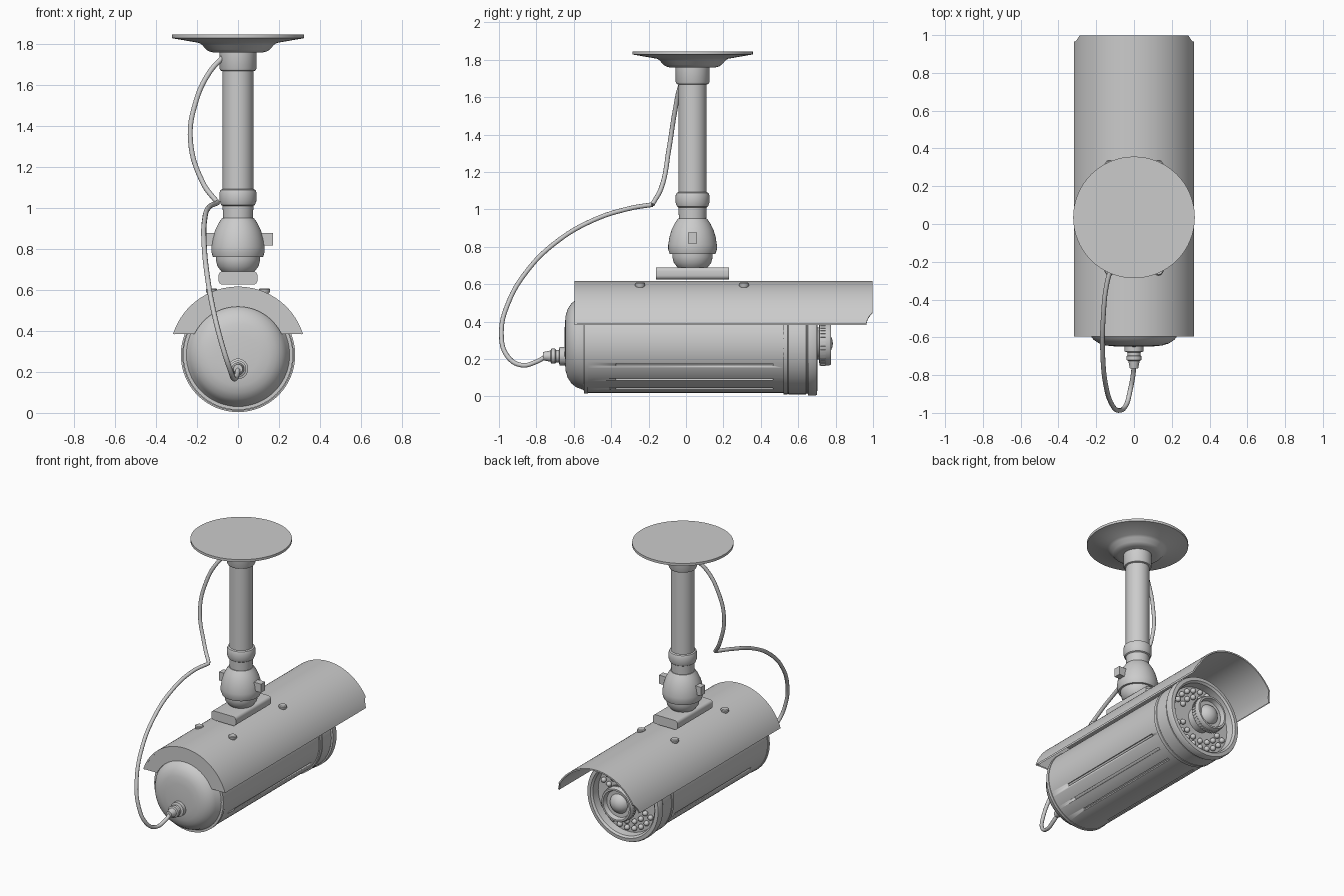
import bpy, bmesh
from math import sin, cos, pi, radians
from mathutils import Matrix, Vector

if "Cube" in bpy.data.objects:
    bpy.data.objects.remove(bpy.data.objects["Cube"])

grey = bpy.data.materials.new("plain grey")
grey.use_nodes = True
grey.diffuse_color = (0.6, 0.6, 0.6, 1)
grey.node_tree.nodes["Principled BSDF"].inputs["Base Color"].default_value = (0.6, 0.6, 0.6, 1)

POLE_Y = 0.035
BODY_Z = 0.283
SHIELD_R = 0.333


def finish(name, bm, angle=35):
    bmesh.ops.remove_doubles(bm, verts=bm.verts, dist=1e-5)
    bmesh.ops.recalc_face_normals(bm, faces=bm.faces)
    mesh = bpy.data.meshes.new(name)
    bm.to_mesh(mesh)
    bm.free()
    ob = bpy.data.objects.new(name, mesh)
    bpy.context.collection.objects.link(ob)
    mesh.materials.append(grey)
    bpy.ops.object.select_all(action='DESELECT')
    ob.select_set(True)
    bpy.context.view_layer.objects.active = ob
    bpy.ops.object.shade_smooth_by_angle(angle=radians(angle))
    return ob


def skin(bm, rows, closed):
    """Join rows of points with quads."""
    grid = [[bm.verts.new(p) for p in row] for row in rows]
    for a, b in zip(grid, grid[1:]):
        n = len(a)
        for i in range(n if closed else n - 1):
            j = (i + 1) % n
            bm.faces.new((a[i], a[j], b[j], b[i]))


def lathe(name, profile, origin, axis='Z', sides=64):
    """Turn (radius, height) pairs round an axis."""
    bm = bmesh.new()
    turns = [2 * pi * i / sides for i in range(sides)]
    o = Vector(origin)
    rows = []
    for r, h in profile:
        if axis == 'Z':
            rows.append([o + Vector((r * cos(t), r * sin(t), h)) for t in turns])
        else:
            rows.append([o + Vector((r * cos(t), h, r * sin(t))) for t in turns])
    skin(bm, rows, True)
    return finish(name, bm)


def add_box(bm, centre, size, turn=0):
    """Box turned about the y axis."""
    m = Matrix.Translation(centre) @ Matrix.Rotation(turn, 4, 'Y') @ Matrix.Diagonal((*size, 1))
    return bmesh.ops.create_cube(bm, size=1, matrix=m)["verts"]


def add_ball(bm, centre, r, u=16, v=10):
    bmesh.ops.create_uvsphere(bm, u_segments=u, v_segments=v, radius=r,
                              matrix=Matrix.Translation(centre))


# Ceiling mount and pole
stand = (0, POLE_Y, 0)
lathe("ceiling_plate", [(0, 1.845), (0.322, 1.845), (0.322, 1.828), (0.19, 1.805), (0.175, 1.795),
                        (0.155, 1.772), (0.14, 1.763), (0.12, 1.758), (0, 1.758)], stand)
lathe("pole", [(0.09, 1.76), (0.09, 1.68), (0.085, 1.67), (0.075, 1.667), (0.075, 1.092),
               (0.085, 1.088), (0.09, 1.075), (0.09, 1.035), (0.083, 1.015), (0.075, 1.01),
               (0.073, 0.945)], stand)
lathe("joint_housing", [(0, 0.95), (0.078, 0.95), (0.095, 0.925), (0.112, 0.89), (0.124, 0.85),
                        (0.13, 0.81), (0.13, 0.785), (0.122, 0.76), (0, 0.76)], stand)
lathe("joint_ball", [(0.108, 0.765), (0.108, 0.745), (0.1, 0.715), (0.085, 0.695), (0.075, 0.685),
                     (0, 0.685)], stand)

# Clamp knobs on both sides of the joint
bm = bmesh.new()
add_box(bm, (0.135, POLE_Y, 0.847), (0.07, 0.046, 0.06))
add_box(bm, (-0.125, POLE_Y, 0.847), (0.06, 0.046, 0.06))
finish("clamp_knobs", bm)

# Foot that joins the stand to the shield
bm = bmesh.new()
add_box(bm, (0, POLE_Y, 0.658), (0.19, 0.39, 0.064))
long_edges = [e for e in bm.edges if abs(e.verts[0].co.y - e.verts[1].co.y) > 0.1]
bmesh.ops.bevel(bm, geom=long_edges, offset=0.02, segments=4, profile=0.5, affect='EDGES')
finish("mount_foot", bm)

# Curved sun shield with trimmed front corners
bm = bmesh.new()
steps = 48
low = radians(18)
angles = [low + (pi - 2 * low) * i / steps for i in range(steps + 1)]


def front_edge(t):
    k = min(t, pi - t)
    f = max(0, min(1, (k - low) / radians(12)))
    return 0.965 + 0.033 * f ** 2


def shield_point(t, y, r=SHIELD_R):
    return (r * cos(t), y, BODY_Z + r * sin(t))


skin(bm, [[shield_point(t, -0.595) for t in angles],
          [shield_point(t, front_edge(t)) for t in angles],
          [shield_point(t, front_edge(t), SHIELD_R - 0.01) for t in angles],
          [shield_point(t, -0.595, SHIELD_R - 0.01) for t in angles],
          [shield_point(t, -0.595) for t in angles]], False)
finish("sun_shield", bm)

# Crescent wall closing the rear of the shield
bm = bmesh.new()
inner_low = radians(26)
inner = [inner_low + (pi - 2 * inner_low) * i / steps for i in range(steps + 1)]
rows = [[shield_point(t, y, r) for t in ts]
        for y, r, ts in ((-0.594, 0.33, angles), (-0.594, 0.235, inner),
                         (-0.584, 0.235, inner), (-0.584, 0.33, angles))]
skin(bm, rows + rows[:1], False)
finish("shield_rear_wall", bm)

# Shield screws
for n, (x, y) in enumerate((x, y) for x in (-0.13, 0.13) for y in (-0.245, 0.31)):
    lathe("shield_screw_%d" % (n + 1), [(0, 0.608), (0.022, 0.608), (0.027, 0.603), (0.027, 0.592),
                                        (0.015, 0.575), (0.015, 0.56)], (x, y, 0), sides=20)

# Camera body with slots cut along its lower sides
axle = (0, 0, BODY_Z)
body = lathe("camera_body", [(0, -0.53), (0.264, -0.53), (0.264, 0.525), (0, 0.525)], axle, 'Y', 96)
bm = bmesh.new()
for side in (-1, 1):
    for z in (0.168, 0.09, 0.04):
        s = (z - BODY_Z) / 0.264
        c = (1 - s * s) ** 0.5
        turn = Vector((c, s)).angle_signed(Vector((1, 0)))
        add_box(bm, (side * 0.264 * c, 0.045, z), (0.03, 0.84, 0.016), -side * turn)
cutter = finish("slot_cutter", bm)
cut = body.modifiers.new("slots", 'BOOLEAN')
cut.object = cutter
cut.solver = 'EXACT'
bpy.context.view_layer.objects.active = body
bpy.ops.object.modifier_apply(modifier=cut.name)
bpy.data.objects.remove(cutter)

# Domed rear cap and front ring
lathe("rear_cap", [(0, -0.65), (0.1, -0.648), (0.15, -0.643), (0.185, -0.632), (0.215, -0.612),
                   (0.235, -0.585), (0.248, -0.55), (0.252, -0.545), (0.268, -0.545),
                   (0.268, -0.525), (0.25, -0.525)], axle, 'Y')
lathe("front_ring", [(0.25, 0.52), (0.272, 0.52), (0.272, 0.543), (0.269, 0.546), (0.272, 0.549),
                     (0.272, 0.642), (0.268, 0.645), (0.268, 0.65), (0.279, 0.653), (0.279, 0.69),
                     (0.274, 0.7), (0.25, 0.702), (0.238, 0.69), (0.232, 0.64), (0, 0.64)], axle, 'Y')

# Lens barrel, grip ridges and glass
lathe("lens_barrel", [(0.085, 0.64), (0.085, 0.71), (0.118, 0.714), (0.118, 0.765), (0.112, 0.775),
                      (0.1, 0.775), (0.092, 0.745), (0, 0.74)], axle, 'Y')
bm = bmesh.new()
for i in range(40):
    t = 2 * pi * i / 40
    add_box(bm, (0.118 * cos(t), 0.732, BODY_Z + 0.118 * sin(t)), (0.008, 0.028, 0.008), -t)
finish("lens_grip", bm)
bm = bmesh.new()
add_ball(bm, (0, 0.71, BODY_Z), 0.075, 32, 20)
finish("lens_glass", bm)

# Small lamps above and below the lens
bm = bmesh.new()
for r, count in ((0.155, 7), (0.2, 9)):
    for start in (25, 205):
        for i in range(count):
            t = radians(start + 130 * i / (count - 1))
            add_ball(bm, (r * cos(t), 0.652, BODY_Z + r * sin(t)), 0.018)
finish("lamps", bm)

# Cable plug on the rear cap
lathe("cable_plug", [(0.05, -0.64), (0.05, -0.675), (0.034, -0.68), (0.034, -0.695), (0.04, -0.7),
                     (0.04, -0.72), (0.03, -0.725), (0.022, -0.765), (0, -0.765)],
      (0, 0, 0.215), 'Y', 32)

# Cable in two sweeps, with a kink where they meet
lower = [(0, -0.75, 0.213), (-0.005, -0.8, 0.185), (-0.02, -0.88, 0.167), (-0.04, -0.955, 0.215),
         (-0.08, -0.987, 0.34), (-0.12, -0.95, 0.5), (-0.15, -0.85, 0.67), (-0.165, -0.7, 0.82),
         (-0.163, -0.5, 0.94), (-0.14, -0.3, 1.005), (-0.1, -0.18, 1.025)]
upper = [(-0.1, -0.18, 1.025), (-0.17, -0.13, 1.12), (-0.232, -0.09, 1.33), (-0.205, -0.06, 1.52),
         (-0.14, -0.03, 1.66), (-0.07, 0.01, 1.74)]
curve = bpy.data.curves.new("cable", 'CURVE')
curve.dimensions = '3D'
curve.bevel_depth = 0.0125
curve.bevel_resolution = 3
curve.use_fill_caps = True
curve.resolution_u = 8
for path in (lower, upper):
    spline = curve.splines.new('BEZIER')
    spline.bezier_points.add(len(path) - 1)
    for point, co in zip(spline.bezier_points, path):
        point.co = co
        point.handle_left_type = point.handle_right_type = 'AUTO'
curve.materials.append(grey)
bpy.context.collection.objects.link(bpy.data.objects.new("cable", curve))
